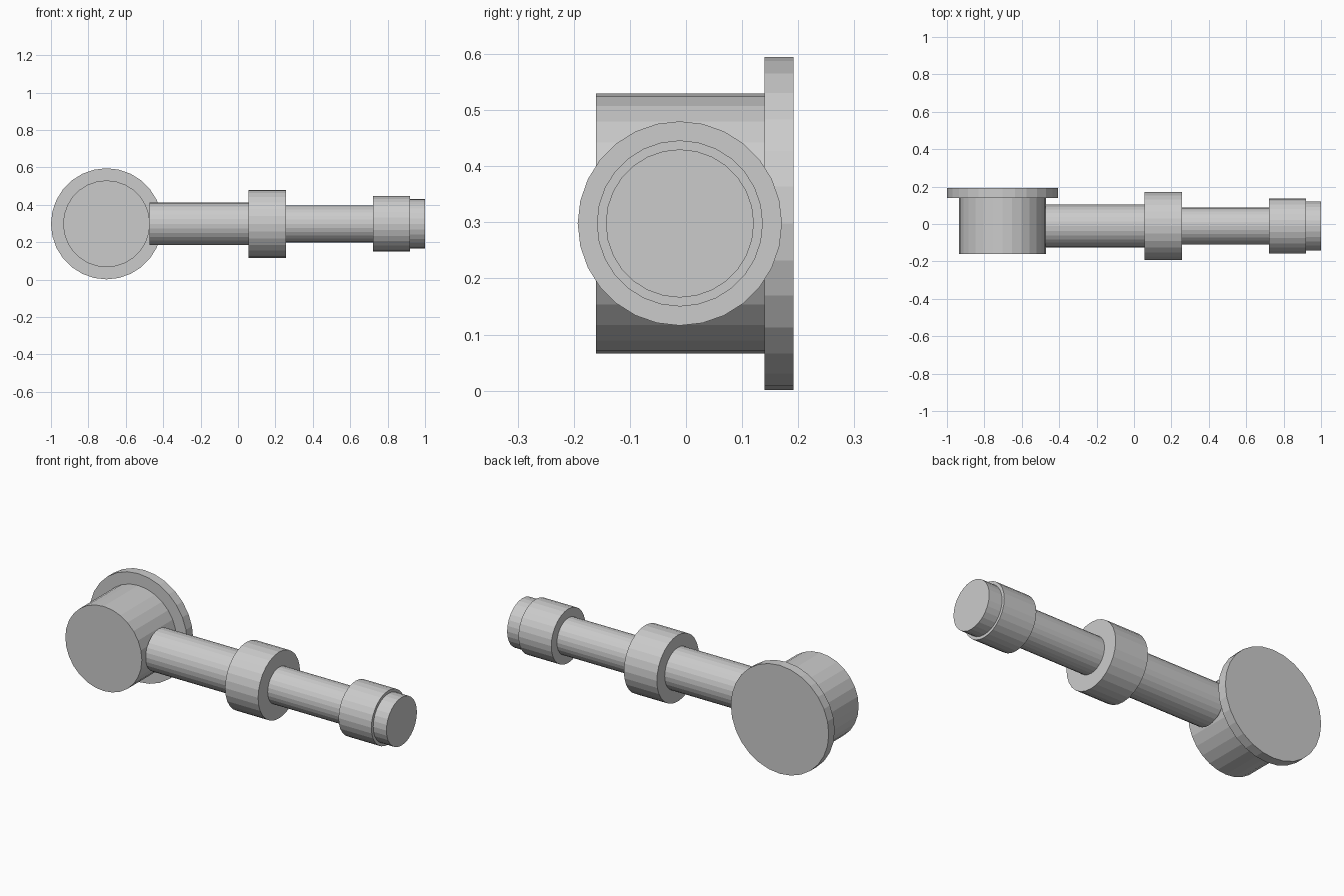
import bpy
from math import pi

if "Cube" in bpy.data.objects:
    bpy.data.objects.remove(bpy.data.objects["Cube"])

SIDES = 28
Z = 0.298          # shared axis height
HEAD_X = -0.703    # centre of the round head
ARM_Y = -0.011     # centre line of the arm


def cylinder(name, radius, start, end, axis):
    """Flat-shaded cylinder between two positions along x or y."""
    mid, length = (start + end) / 2, end - start
    if axis == 'x':
        loc, rot = (mid, ARM_Y, Z), (0, pi / 2, 0)
    else:
        loc, rot = (HEAD_X, mid, Z), (pi / 2, 0, 0)
    bpy.ops.mesh.primitive_cylinder_add(
        vertices=SIDES, radius=radius, depth=length, location=loc, rotation=rot)
    bpy.context.object.name = name


# Round head with its back flange
cylinder("head_drum", 0.232, -0.160, 0.140, 'y')
cylinder("head_flange", 0.297, 0.140, 0.192, 'y')

# Arm: thick shaft, middle collar, thin shaft, end collar, tip
for name, radius, start, end in [
    ("inner_shaft", 0.114, -0.473, 0.057),
    ("middle_collar", 0.182, 0.057, 0.257),
    ("outer_shaft", 0.099, 0.257, 0.721),
    ("end_collar", 0.148, 0.721, 0.920),
    ("end_tip", 0.132, 0.920, 1.000),
]:
    cylinder(name, radius, start, end, 'x')
